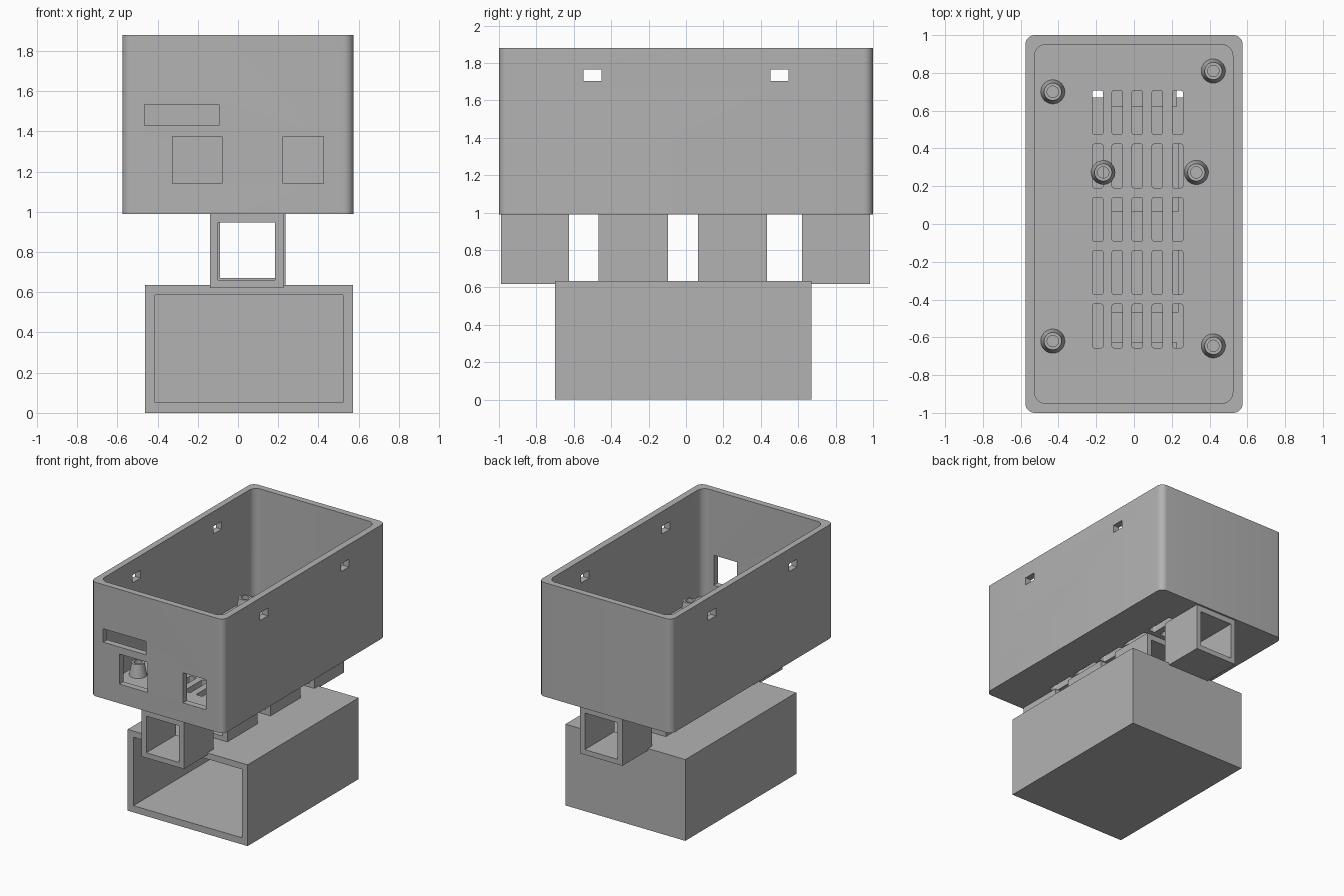
import bpy, bmesh, math

if "Cube" in bpy.data.objects:
    bpy.data.objects.remove(bpy.data.objects["Cube"], do_unlink=True)

grey = bpy.data.materials.new("plain grey")
GREY = (0.45, 0.45, 0.45, 1)
grey.diffuse_color = GREY
grey.use_nodes = True
grey.node_tree.nodes["Principled BSDF"].inputs["Base Color"].default_value = GREY


def add_prism(bm, x0, x1, y0, y1, z0, z1, r=0.0, seg=6):
    """Upright block whose vertical corners may be rounded."""
    pts = []
    for cx, cy, a in ((x1 - r, y1 - r, 0), (x0 + r, y1 - r, 90),
                      (x0 + r, y0 + r, 180), (x1 - r, y0 + r, 270)):
        for i in range(seg + 1 if r else 1):
            t = math.radians(a + 90 * i / seg)
            pts.append((cx + r * math.cos(t), cy + r * math.sin(t)))
    low = [bm.verts.new((x, y, z0)) for x, y in pts]
    high = [bm.verts.new((x, y, z1)) for x, y in pts]
    bm.faces.new(low[::-1])
    bm.faces.new(high)
    n = len(pts)
    for i in range(n):
        j = (i + 1) % n
        bm.faces.new((low[i], low[j], high[j], high[i]))


def make(name, bm):
    mesh = bpy.data.meshes.new(name)
    bmesh.ops.recalc_face_normals(bm, faces=bm.faces)
    bm.to_mesh(mesh)
    bm.free()
    mesh.materials.append(grey)
    ob = bpy.data.objects.new(name, mesh)
    bpy.context.collection.objects.link(ob)
    return ob


def blocks(name, specs):
    bm = bmesh.new()
    for s in specs:
        add_prism(bm, *s)
    return make(name, bm)


def select(ob):
    bpy.ops.object.select_all(action='DESELECT')
    ob.select_set(True)
    bpy.context.view_layer.objects.active = ob


def cut(ob, specs):
    cutter = blocks("cutter", specs)
    mod = ob.modifiers.new("cut", 'BOOLEAN')
    mod.operation, mod.solver, mod.object = 'DIFFERENCE', 'EXACT', cutter
    select(ob)
    bpy.ops.object.modifier_apply(modifier=mod.name)
    bpy.data.objects.remove(cutter, do_unlink=True)


def smooth(ob):
    select(ob)
    bpy.ops.object.shade_smooth_by_angle(angle=math.radians(35))


# Open-topped upper case with rounded vertical corners
BASE, FLOOR, TOP = 0.99, 1.04, 1.88
case = blocks("upper_case", [(-0.575, 0.575, -1, 1, BASE, TOP, 0.05, 8)])
cut(case, [(-0.527, 0.523, -0.95, 0.95, FLOOR, TOP + 0.1, 0.06, 8)])

# Vent slots in the floor
slots = [(x - 0.028, x + 0.028, y - 0.116, y + 0.116, BASE - 0.1, FLOOR + 0.03, 0.01, 3)
         for x in (-0.192, -0.088, 0.018, 0.124, 0.231)
         for y in (-0.54, -0.257, 0.025, 0.307, 0.59)]
cut(case, slots)

# Port openings in the front wall and latch windows in both side walls
ports = [(-0.465, -0.095, -1.1, -0.9, 1.43, 1.535),
         (-0.325, -0.08, -1.1, -0.9, 1.14, 1.375),
         (0.225, 0.425, -1.1, -0.9, 1.14, 1.375)]
latches = [(-0.7, 0.7, y - 0.048, y + 0.048, 1.705, 1.765) for y in (-0.5, 0.5)]
cut(case, ports + latches)
smooth(case)

# Hollow tapered standoffs on the floor
SEG = 32
profile = [(0.03, FLOOR), (0.064, FLOOR), (0.046, 1.14), (0.03, 1.14)]
spots = [(-0.43, 0.70), (0.42, 0.81), (-0.163, 0.273),
         (0.33, 0.273), (-0.43, -0.62), (0.42, -0.645)]
for k, (cx, cy) in enumerate(spots):
    bm = bmesh.new()
    rings = []
    for i in range(SEG):
        t = 2 * math.pi * i / SEG
        rings.append([bm.verts.new((cx + r * math.cos(t), cy + r * math.sin(t), z))
                      for r, z in profile])
    for i in range(SEG):
        a, b = rings[i], rings[(i + 1) % SEG]
        for j in range(4):
            n = (j + 1) % 4
            bm.faces.new((a[j], b[j], b[n], a[n]))
    smooth(make(f"standoff_{k + 1}", bm))

# Square tubes under the case, open front to back
tubes = [(-0.14, 0.62, -0.99, -0.625), (-0.13, 0.63, -0.468, -0.097),
         (-0.13, 0.63, 0.063, 0.434), (-0.14, 0.62, 0.62, 0.985)]
for k, (x, z, y0, y1) in enumerate(tubes):
    tube = blocks(f"square_tube_{k + 1}", [(x, x + 0.366, y0, y1, z, BASE)])
    cut(tube, [(x + 0.041, x + 0.325, y0 - 0.1, y1 + 0.1, z + 0.04, 0.946)])

# Lower box, open at the front
box = blocks("lower_box", [(-0.463, 0.573, -0.70, 0.67, 0, 0.635)])
cut(box, [(-0.413, 0.523, -0.8, 0.62, 0.052, 0.587)])
